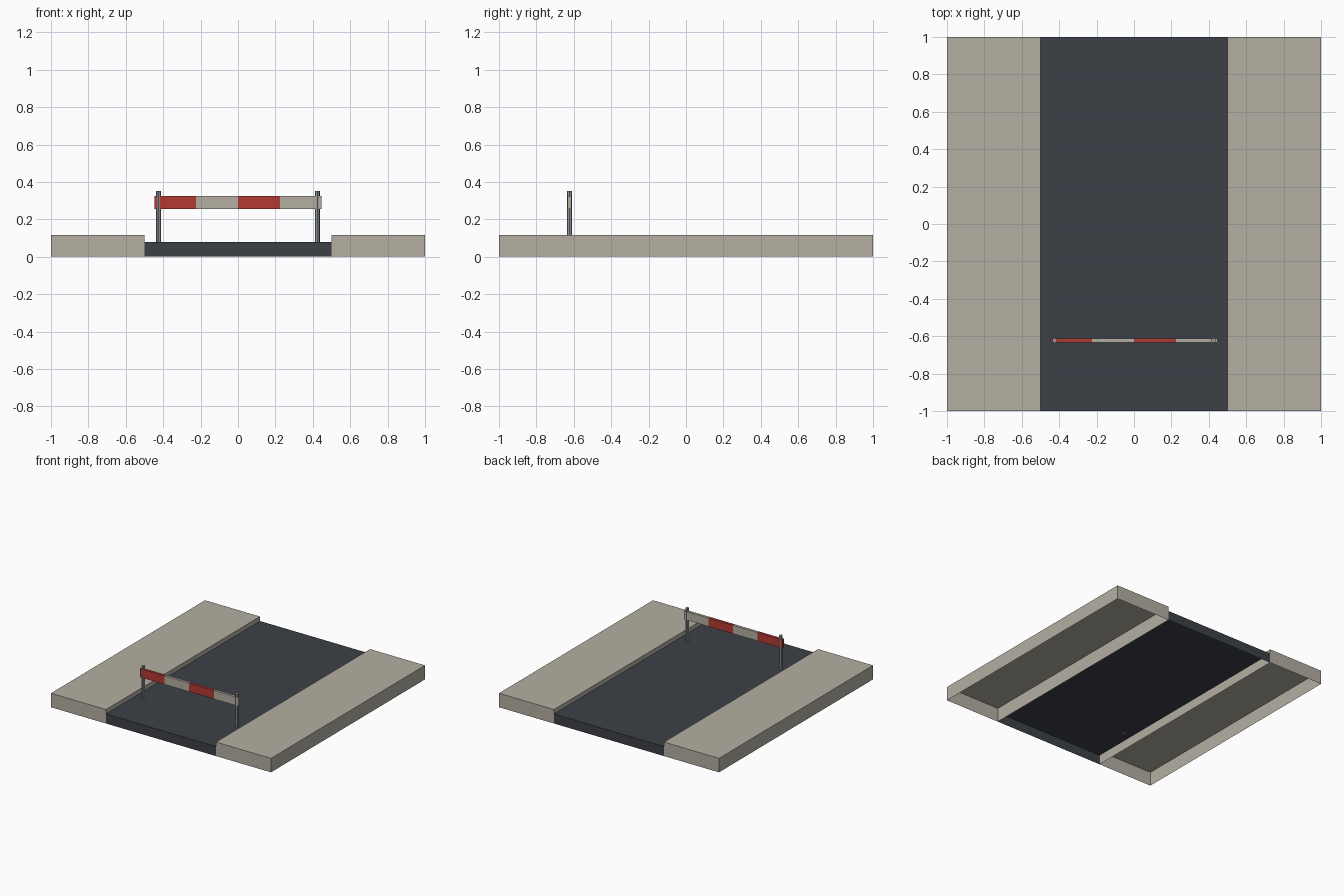
import bpy, bmesh
from mathutils import Matrix, Vector

default = bpy.data.objects.get("Cube")
if default:
    bpy.data.objects.remove(default, do_unlink=True)


def material(name, colour):
    mat = bpy.data.materials.new(name)
    mat.use_nodes = True
    rgba = (*colour, 1)
    mat.diffuse_color = rgba
    mat.node_tree.nodes["Principled BSDF"].inputs["Base Color"].default_value = rgba
    return mat


concrete = material("warm concrete", (0.46, 0.43, 0.365))
asphalt = material("dark asphalt", (0.046, 0.053, 0.064))
red = material("barrier red", (0.45, 0.042, 0.032))
steel = material("grey steel", (0.29, 0.31, 0.34))


def finish(name, bm, *mats):
    mesh = bpy.data.meshes.new(name)
    bm.to_mesh(mesh)
    bm.free()
    for mat in mats:
        mesh.materials.append(mat)
    obj = bpy.data.objects.new(name, mesh)
    bpy.context.collection.objects.link(obj)
    return obj


def box(size, centre):
    bm = bmesh.new()
    matrix = Matrix.Translation(centre) @ Matrix.Diagonal((*size, 1))
    bmesh.ops.create_cube(bm, size=1, matrix=matrix)
    bm.normal_update()
    return bm


def drop_faces(bm, rule):
    faces = [f for f in bm.faces if rule(f.normal)]
    bmesh.ops.delete(bm, geom=faces, context="FACES")


# Raised pavements: hollow slabs, open underneath
PAVE_TOP, ROAD_TOP = 0.115, 0.078
for side, sign in (("right", -1), ("left", 1)):
    bm = box((0.5, 2, PAVE_TOP), (sign * 0.75, 0, PAVE_TOP / 2))
    drop_faces(bm, lambda n: n.z < -0.5)
    finish("pavement_" + side, bm, concrete)

# Road between them: top surface and end walls only
bm = box((1, 2, ROAD_TOP), (0, 0, ROAD_TOP / 2))
drop_faces(bm, lambda n: n.z < -0.5 or abs(n.x) > 0.5)
finish("road", bm, asphalt)

# Barrier board, cut into four alternating stripes
BAR_Y, HALF = -0.623, 0.447
bm = box((2 * HALF, 0.022, 0.07), (0, BAR_Y, 0.29))
for x in (-HALF / 2, 0, HALF / 2):
    bmesh.ops.bisect_plane(bm, geom=bm.verts[:] + bm.edges[:] + bm.faces[:],
                           plane_co=Vector((x, 0, 0)), plane_no=Vector((1, 0, 0)))
for face in bm.faces:
    x = face.calc_center_median().x
    stripe = min(int((x + HALF) / (HALF / 2)), 3)
    face.material_index = stripe % 2
finish("barrier_board", bm, red, concrete)

# Barrier posts
POST_TOP = 0.352
for side, sign in (("right", -1), ("left", 1)):
    bm = bmesh.new()
    height = POST_TOP - ROAD_TOP
    bmesh.ops.create_cone(bm, cap_ends=True, segments=8, radius1=0.0135, radius2=0.0135,
                          depth=height, matrix=Matrix.Translation(
                              (sign * 0.424, BAR_Y, ROAD_TOP + height / 2)))
    finish("barrier_post_" + side, bm, steel)
